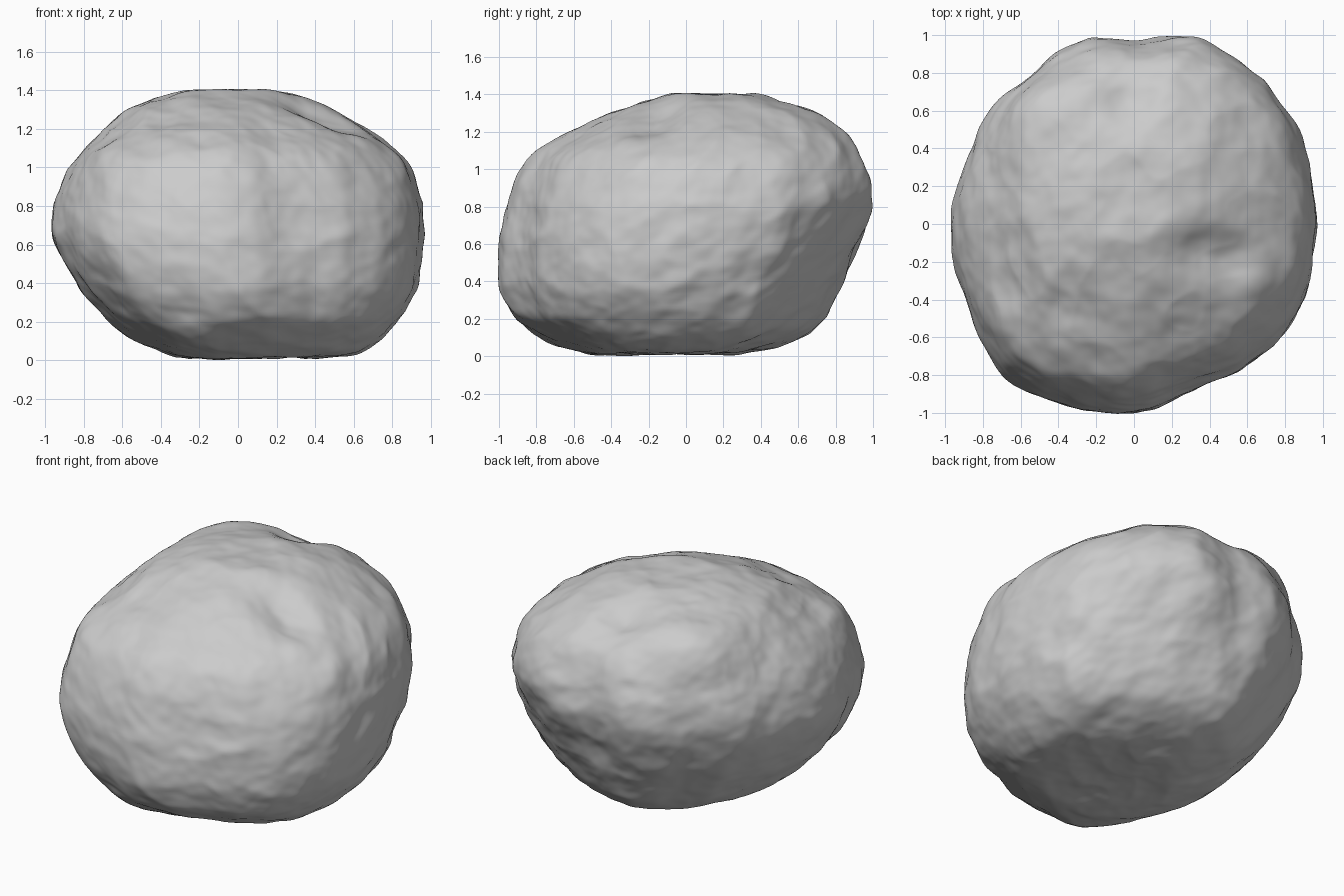
import bpy, bmesh
from mathutils import Vector, noise
from mathutils.bvhtree import BVHTree

default_cube = bpy.data.objects.get("Cube")
if default_cube:
    bpy.data.objects.remove(default_cube, do_unlink=True)

# Outline of the boulder seen from overhead
OUTLINE = [(.35, 1), (.6, .85), (.75, .69), (.87, .5), (.93, .25), (.96, 0),
           (.92, -.3), (.84, -.48), (.72, -.63), (.55, -.75), (.25, -.87),
           (.08, -.96), (-.08, -.99), (-.27, -.97), (-.5, -.91), (-.7, -.8),
           (-.8, -.62), (-.9, -.4), (-.96, -.15), (-.96, .1), (-.9, .3),
           (-.82, .5), (-.73, .66), (-.55, .78), (-.42, .9), (-.25, .98),
           (-.05, .98), (.15, .98)]

# Extents at each height: z, min x, max x, min y, max y
LEVELS = [(.01, -.3, .45, -.55, .3), (.03, -.39, .65, -.62, .45),
          (.1, -.55, .74, -.78, .66), (.2, -.68, .84, -.93, .77),
          (.35, -.81, .93, -1, .84), (.5, -.91, .96, -1.01, .91),
          (.65, -.975, .97, -1, .97), (.8, -.96, .965, -.965, 1.01),
          (.95, -.91, .925, -.91, .99), (1.05, -.84, .87, -.85, .95),
          (1.12, -.78, .79, -.77, .92), (1.2, -.69, .66, -.62, .86),
          (1.3, -.58, .49, -.43, .75), (1.36, -.43, .36, -.25, .56),
          (1.4, -.25, .22, -.1, .38)]

# Hollows: centre, radius, depth
HOLLOWS = [((.3, -.13, 1.3), .13, .035), ((.46, -.17, 1.22), .14, .055),
           ((-.3, -.4, 1.27), .12, .025), ((-.08, -.25, 1.34), .11, .02),
           ((-.3, -.88, .24), .1, .015), ((0, .97, .85), .12, .015),
           ((.02, .9, .58), .13, .02), ((-.65, .7, .75), .11, .012),
           ((.72, .6, .68), .12, .02), ((.82, .4, .42), .12, .025),
           ((-.87, -.4, .62), .1, .02), ((.7, -.5, 1), .17, .02),
           ((-.03, .66, 1.24), .15, .07)]

# Bulges: centre, radius, height
BULGES = [((-.44, .62, 1.16), .17, .075), ((-.58, .42, 1.15), .15, .05),
          ((-.2, -.75, .12), .14, .03), ((.8, .4, .22), .1, .02),
          ((-.66, -.5, 1.03), .13, .025)]

# Undercut planes around the lower back: direction, offset, strength
CUTS = [(Vector((.42, .77, -.48)).normalized(), .485, .6),
        (Vector((.2, .35, -.9)).normalized(), .14, .7),
        (Vector((-.6, .7, -.35)).normalized(), .64, .7)]


def rough_body():
    """Loft the outline through the height levels as a target surface."""
    verts, faces, count = [], [], len(OUTLINE)
    for z, x0, x1, y0, y1 in LEVELS:
        for px, py in OUTLINE:
            verts.append(Vector((x0 + (px + .96) / 1.92 * (x1 - x0),
                                 y0 + (py + .99) / 1.99 * (y1 - y0), z)))
    for row in range(len(LEVELS) - 1):
        for i in range(count):
            a, b = row * count + i, row * count + (i + 1) % count
            faces.append((a, a + count, b + count, b))
    top = (len(LEVELS) - 1) * count
    faces.append(tuple(range(count)))
    faces.append(tuple(range(top, top + count)))
    return BVHTree.FromPolygons(verts, faces)


def undercut(co):
    """Partly flatten anything past the cutting planes."""
    for normal, offset, strength in CUTS:
        over = co.dot(normal) - offset
        if over > 0:
            co = co - normal * over * strength
    return co


def weathering(co):
    """Layered noise for lumps, chips and grain."""
    broad = noise.noise(co * 2.6 + Vector((3, 1, 7)))
    slanted = Vector((co.x + co.z * .4, co.y - co.z * .3, co.z * 1.2))
    chips = noise.noise(slanted * 6)
    ridge = .2 - abs(noise.noise(slanted * 4 + Vector((9, 2, 4))))
    grain = noise.noise(slanted * 14)
    return broad * .008 + chips * .01 + ridge * .014 + grain * .0035


def bump(co, spots):
    """Sum of soft round bumps at a point."""
    total = 0
    for spot, radius, height in spots:
        gap = (co - Vector(spot)).length / (2 * radius)
        if gap < 1:
            total += height * (1 - gap * gap) ** 3
    return total


# Boulder: a dense ball shrunk onto the rough body
target = rough_body()
centre = Vector((0, 0, .7))
bm = bmesh.new()
bmesh.ops.create_icosphere(bm, subdivisions=7, radius=1)
for v in bm.verts:
    direction = v.co.normalized()
    hit = target.ray_cast(centre + direction * 3, -direction)[0]
    v.co = undercut(hit or centre + direction * .7)
for _ in range(14):
    bmesh.ops.smooth_vert(bm, verts=bm.verts, factor=.5,
                          use_axis_x=True, use_axis_y=True, use_axis_z=True)

# Hollows, bulges and weathered surface
bm.normal_update()
shifts = [v.normal * (weathering(v.co) + bump(v.co, BULGES) - bump(v.co, HOLLOWS))
          for v in bm.verts]
for v, shift in zip(bm.verts, shifts):
    v.co += shift

# Rest on the ground
lowest = min(v.co.z for v in bm.verts)
bmesh.ops.translate(bm, verts=bm.verts, vec=(0, 0, -lowest))

mesh = bpy.data.meshes.new("boulder")
bm.to_mesh(mesh)
bm.free()
for face in mesh.polygons:
    face.use_smooth = True
boulder = bpy.data.objects.new("boulder", mesh)
bpy.context.collection.objects.link(boulder)

# Stone colour
stone = bpy.data.materials.new("grey stone")
stone.use_nodes = True
colour = (.6, .6, .6, 1)
stone.diffuse_color = colour
stone.node_tree.nodes["Principled BSDF"].inputs["Base Color"].default_value = colour
mesh.materials.append(stone)
